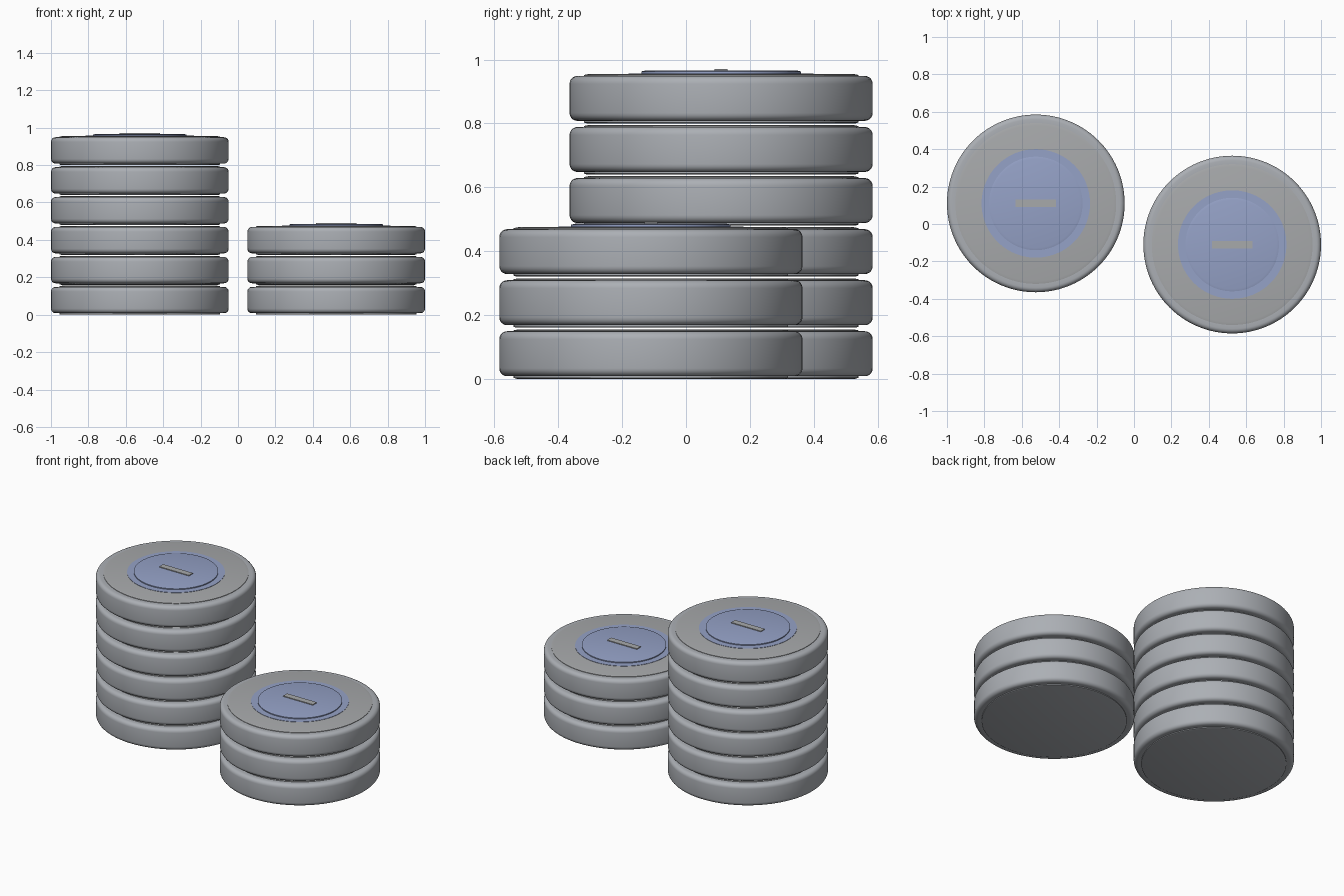
import bpy, bmesh
from math import pi, sin, cos, radians

cube = bpy.data.objects.get("Cube")
if cube:
    bpy.data.objects.remove(cube, do_unlink=True)


def material(name, rgb):
    m = bpy.data.materials.new(name)
    m.use_nodes = True
    m.diffuse_color = (*rgb, 1)
    bsdf = m.node_tree.nodes["Principled BSDF"]
    bsdf.inputs["Base Color"].default_value = (*rgb, 1)
    bsdf.inputs["Roughness"].default_value = 0.6
    return m


RIM = material("steel gray", (0.41, 0.43, 0.46))
FACE = material("neutral gray", (0.39, 0.40, 0.41))
BLUE = material("soft blue", (0.30, 0.36, 0.57))

SEGMENTS = 96
PITCH = 0.16        # spacing of the stacked discs
RADIUS = 0.475
BEVEL = 0.025
LOW, HIGH = 0.008, 0.149   # rim body heights
TOP = 0.155                # raised face height


def finish(obj):
    bpy.ops.object.select_all(action="DESELECT")
    obj.select_set(True)
    bpy.context.view_layer.objects.active = obj
    bpy.ops.object.shade_smooth_by_angle(angle=radians(35))


def make_object(name, bm, location, mats):
    bmesh.ops.recalc_face_normals(bm, faces=bm.faces)
    mesh = bpy.data.meshes.new(name)
    bm.to_mesh(mesh)
    bm.free()
    for m in mats:
        mesh.materials.append(m)
    obj = bpy.data.objects.new(name, mesh)
    bpy.context.collection.objects.link(obj)
    obj.location = location
    finish(obj)
    return obj


def lathe(name, profile, location, mats, rule=None):
    """Revolve a radius/height profile, then cap both ends."""
    bm = bmesh.new()
    rings = []
    for r, z in profile:
        angles = [2 * pi * i / SEGMENTS for i in range(SEGMENTS)]
        rings.append([bm.verts.new((r * cos(a), r * sin(a), z)) for a in angles])
    for a, b in zip(rings, rings[1:]):
        for i in range(SEGMENTS):
            j = (i + 1) % SEGMENTS
            bm.faces.new((a[i], a[j], b[j], b[i]))
    bm.faces.new(rings[0])
    bm.faces.new(rings[-1])
    if rule:
        for f in bm.faces:
            f.material_index = rule(f)
    return make_object(name, bm, location, mats)


def arc(z, start):
    """Quarter round on the rim edge."""
    steps = 5
    return [(RADIUS - BEVEL + BEVEL * cos(start + pi / 2 * i / steps),
             z + BEVEL * sin(start + pi / 2 * i / steps)) for i in range(steps + 1)]


# Rounded rim with a slightly raised flat face above and below
disc_profile = ([(0.42, 0), (0.43, 0.003), (0.43, LOW)]
                + arc(LOW + BEVEL, -pi / 2)
                + arc(HIGH - BEVEL, 0)
                + [(0.43, HIGH), (0.43, TOP - 0.003), (0.415, TOP)])


def disc_colour(face):
    return 1 if face.calc_center_median().z > HIGH + 0.001 else 0


def build_stack(side, x, y, count):
    for n in range(count):
        lathe(f"{side}_disc_{n + 1}", disc_profile, (x, y, n * PITCH),
              [RIM, FACE], disc_colour)
    z = (count - 1) * PITCH + TOP
    # Painted blue band around the centre
    lathe(f"{side}_blue_band", [(0.29, -0.002), (0.29, 0.002)], (x, y, z), [BLUE])
    # Raised centre plate with a chamfered edge
    lathe(f"{side}_centre_plate", [(0.25, 0), (0.25, 0.008), (0.237, 0.011)],
          (x, y, z), [BLUE])
    # Bar on the centre plate
    bm = bmesh.new()
    bmesh.ops.create_cube(bm, size=1)
    bmesh.ops.scale(bm, vec=(0.215, 0.04, 0.012), verts=bm.verts)
    make_object(f"{side}_centre_bar", bm, (x, y, z + 0.01), [FACE])


build_stack("right", -0.525, 0.11, 6)
build_stack("left", 0.525, -0.11, 3)
